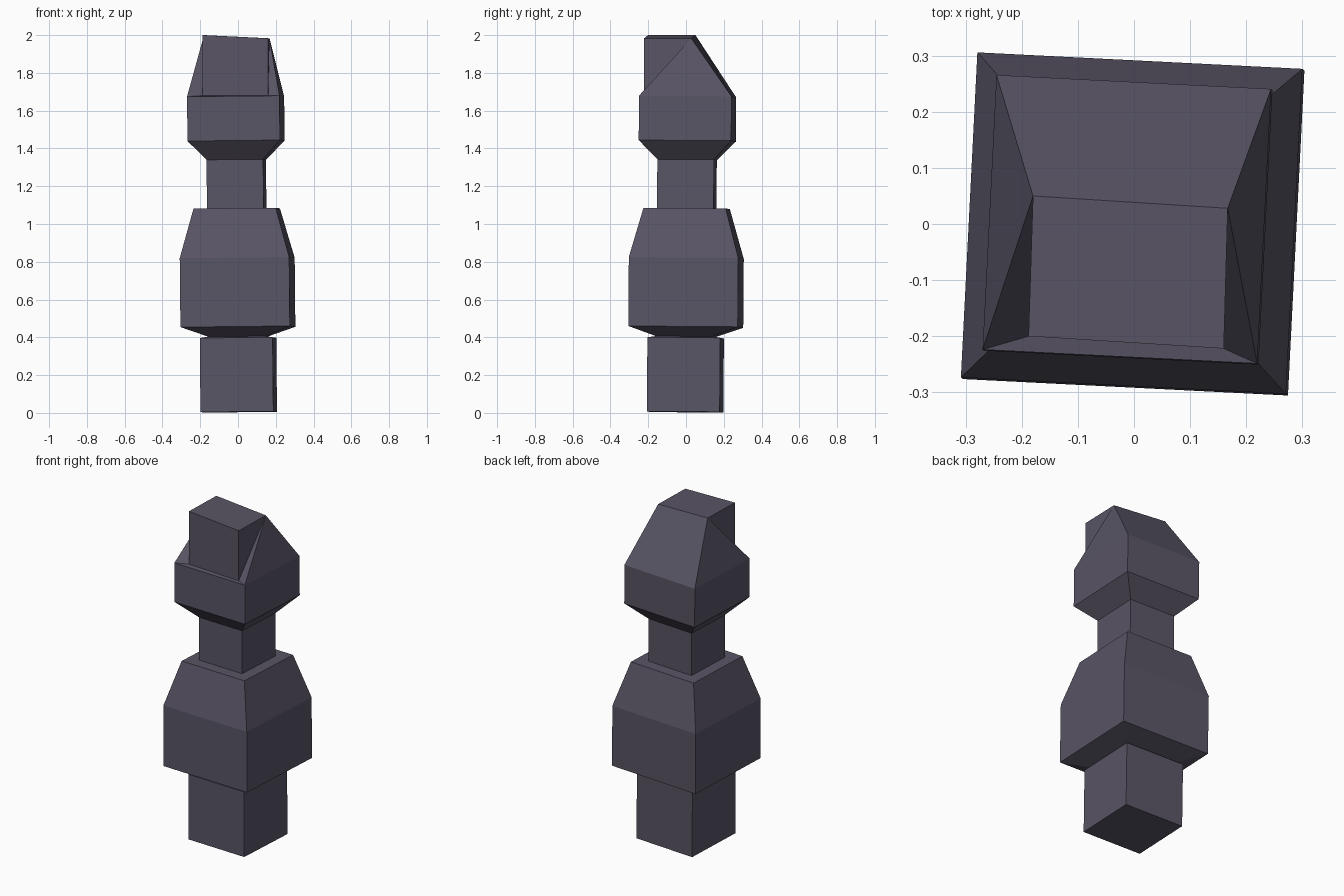
import bpy
from math import sin, cos, radians

if "Cube" in bpy.data.objects:
    bpy.data.objects.remove(bpy.data.objects["Cube"])

TURN = radians(-2.9)  # whole piece is turned slightly

mat = bpy.data.materials.new("dark_stone")
mat.diffuse_color = (0.1, 0.09, 0.13, 1)
mat.use_nodes = True
mat.node_tree.nodes["Principled BSDF"].inputs["Base Color"].default_value = mat.diffuse_color


def ring(h, z):
    """Square section of half width h: front left, front right, back right, back left."""
    pts = []
    for x, y in ((-h, -h), (h, -h), (h, h), (-h, h)):
        px = x * cos(TURN) - y * sin(TURN)
        py = x * sin(TURN) + y * cos(TURN)
        # slight lean of the axis
        pts.append((px + 0.004 - 0.01 * z, py - 0.005 + 0.008 * z,
                    z + 0.01 * px - 0.008 * py))
    return pts


def make(name, verts, faces):
    me = bpy.data.meshes.new(name)
    me.from_pydata(verts, [], faces)
    me.materials.append(mat)
    ob = bpy.data.objects.new(name, me)
    bpy.context.collection.objects.link(ob)
    return ob


def loft(name, profile, bottom=False):
    verts, faces = [], []
    for h, z in profile:
        verts += ring(h, z)
    for k in range(len(profile) - 1):
        a = 4 * k
        for i in range(4):
            j = (i + 1) % 4
            faces.append((a + i, a + j, a + 4 + j, a + 4 + i))
    if bottom:
        faces.append((3, 2, 1, 0))
    return make(name, verts, faces)


# Stacked square parts, each meeting the next at a shared ring
loft("base_block", [(0.193, 0.005), (0.193, 0.397), (0.15, 0.404)], bottom=True)
loft("body", [(0.15, 0.404), (0.29, 0.455), (0.29, 0.82), (0.218, 1.082), (0.15, 1.082)])
loft("neck", [(0.15, 1.082), (0.15, 1.34)])
loft("head", [(0.15, 1.34), (0.245, 1.44), (0.245, 1.675)])

# Crown: upright front block, sloping sides and back
crown = ring(0.245, 1.675) + [
    (-0.188, -0.20, 1.68), (0.16, -0.222, 1.68),    # block foot 4, 5
    (-0.188, -0.20, 2.0), (0.16, -0.222, 1.983),    # top front 6, 7
    (0.167, 0.028, 1.983), (-0.18, 0.05, 2.0),      # top back 8, 9
]
make("crown", crown, [
    (0, 1, 5, 4), (4, 5, 7, 6), (6, 7, 8, 9), (2, 3, 9, 8),
    (1, 2, 8), (1, 8, 5), (5, 8, 7),
    (3, 0, 9), (0, 4, 9), (4, 6, 9),
])
